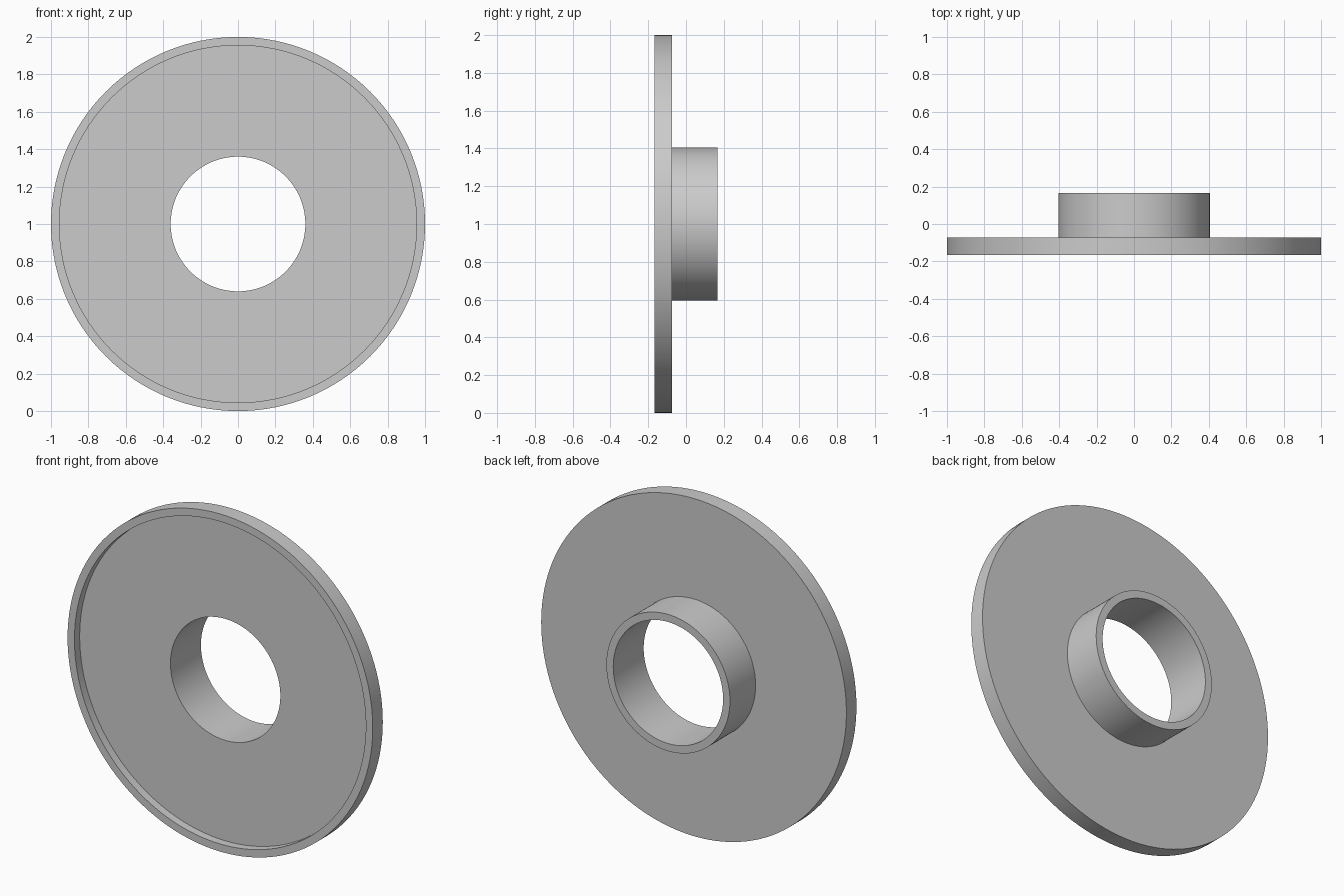
import bpy
import bmesh
from math import radians, tau
from mathutils import Vector

cube = bpy.data.objects.get("Cube")
if cube:
    bpy.data.objects.remove(cube, do_unlink=True)

# Main sizes
SEGMENTS = 128
AXIS_HEIGHT = 1.0
DISC_RADIUS, LIP_RADIUS = 1.0, 0.955
COLLAR_RADIUS, BORE_RADIUS = 0.405, 0.36
FRONT, RECESS, DISC_BACK, COLLAR_BACK = -0.167, -0.118, -0.073, 0.167


def make_material(name, colour):
    mat = bpy.data.materials.new(name)
    mat.use_nodes = True
    mat.diffuse_color = colour
    mat.node_tree.nodes["Principled BSDF"].inputs["Base Color"].default_value = colour
    return mat


def revolve(name, profile, mat):
    """Turn a closed (radius, y) profile around the front-to-back axis."""
    bm = bmesh.new()
    verts = [bm.verts.new((r, y, 0)) for r, y in profile]
    edges = [bm.edges.new((v, verts[(i + 1) % len(verts)])) for i, v in enumerate(verts)]
    bmesh.ops.spin(bm, geom=verts + edges, cent=Vector(), axis=(0, 1, 0),
                   angle=tau, steps=SEGMENTS, use_merge=True)
    bmesh.ops.remove_doubles(bm, verts=bm.verts[:], dist=1e-5)
    bmesh.ops.recalc_face_normals(bm, faces=bm.faces[:])
    mesh = bpy.data.meshes.new(name)
    bm.to_mesh(mesh)
    bm.free()
    mesh.materials.append(mat)
    obj = bpy.data.objects.new(name, mesh)
    obj.location.z = AXIS_HEIGHT
    bpy.context.collection.objects.link(obj)
    bpy.ops.object.select_all(action='DESELECT')
    obj.select_set(True)
    bpy.context.view_layer.objects.active = obj
    bpy.ops.object.shade_smooth_by_angle(angle=radians(30))
    return obj


grey = make_material("light grey", (0.6, 0.6, 0.6, 1))

# Disc with a shallow front recess, a thin lip and a bored collar behind
revolve("flanged_collar", [
    (BORE_RADIUS, RECESS),
    (LIP_RADIUS, RECESS),
    (LIP_RADIUS, FRONT),
    (DISC_RADIUS, FRONT),
    (DISC_RADIUS, DISC_BACK),
    (COLLAR_RADIUS, DISC_BACK),
    (COLLAR_RADIUS, COLLAR_BACK),
    (BORE_RADIUS, COLLAR_BACK),
], grey)
